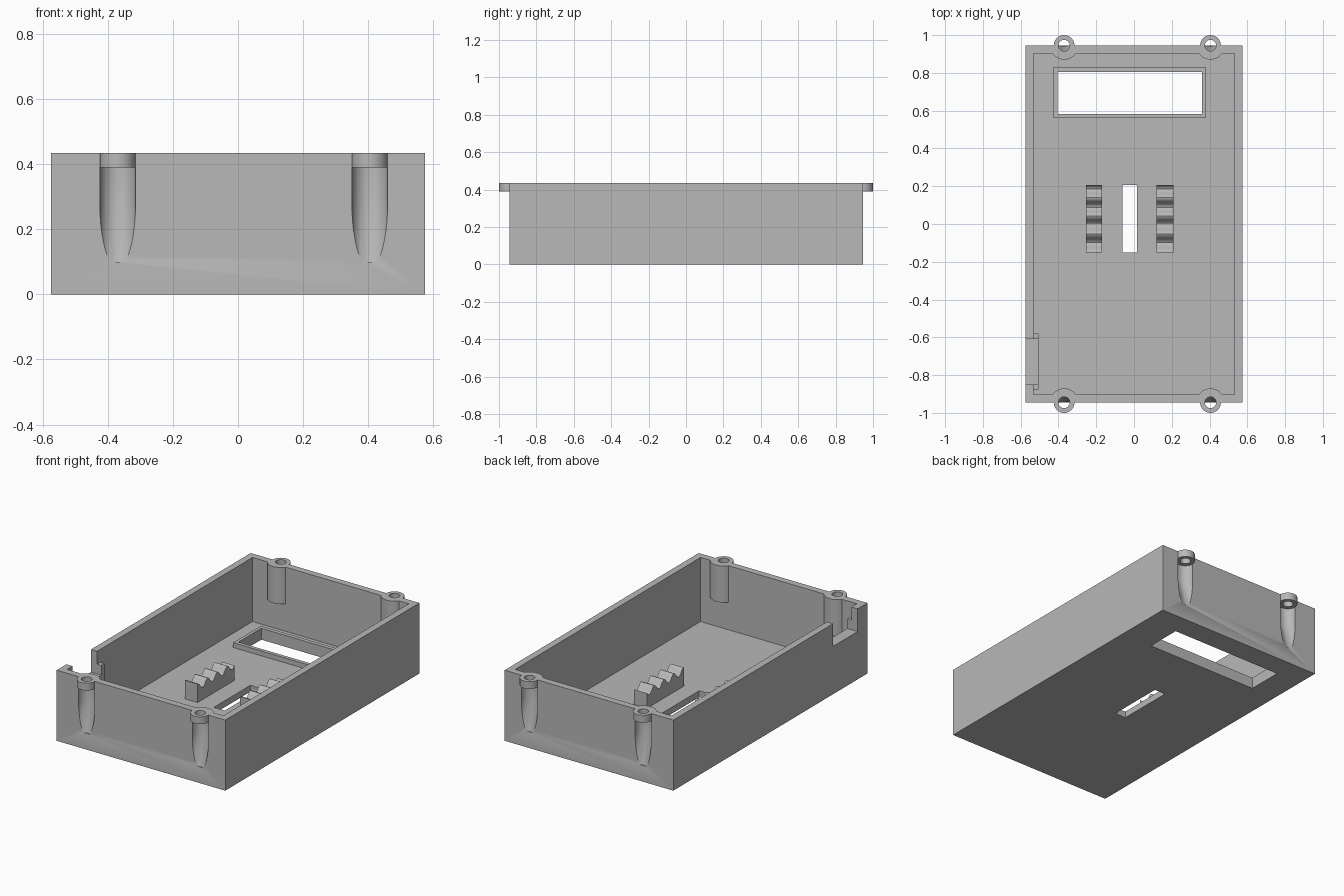
import bpy, bmesh, math
from mathutils import Vector

if "Cube" in bpy.data.objects:
    bpy.data.objects.remove(bpy.data.objects["Cube"])

plastic = bpy.data.materials.new("grey plastic")
plastic.use_nodes = True
GREY = (0.48, 0.48, 0.48, 1)
plastic.diffuse_color = GREY
plastic.node_tree.nodes["Principled BSDF"].inputs["Base Color"].default_value = GREY

W, L, H = 0.575, 0.945, 0.435      # half width, half length, height
WALL, FLOOR = 0.042, 0.04


def loft(name, rings):
    """Closed solid through matching rings of points."""
    bm = bmesh.new()
    loops = [[bm.verts.new(p) for p in ring] for ring in rings]
    n = len(loops[0])
    for a, b in zip(loops, loops[1:]):
        for i in range(n):
            j = (i + 1) % n
            bm.faces.new((a[i], a[j], b[j], b[i]))
    bm.faces.new(loops[0][::-1])
    bm.faces.new(loops[-1])
    bmesh.ops.recalc_face_normals(bm, faces=bm.faces)
    mesh = bpy.data.meshes.new(name)
    bm.to_mesh(mesh)
    bm.free()
    mesh.materials.append(plastic)
    obj = bpy.data.objects.new(name, mesh)
    bpy.context.collection.objects.link(obj)
    return obj


def box(name, x0, x1, y0, y1, z0, z1):
    outline = [(x0, y0), (x1, y0), (x1, y1), (x0, y1)]
    return loft(name, [[(x, y, z) for x, y in outline] for z in (z0, z1)])


def circle(x, y, z, r, n=40):
    return [(x + r * math.cos(math.tau * i / n),
             y + r * math.sin(math.tau * i / n), z) for i in range(n)]


def combine(target, tool, operation):
    """Apply a boolean and discard the tool."""
    tool.hide_render = True
    mod = target.modifiers.new(tool.name, 'BOOLEAN')
    mod.operation, mod.solver, mod.object = operation, 'EXACT', tool
    bpy.context.view_layer.objects.active = target
    bpy.ops.object.modifier_apply(modifier=mod.name)
    bpy.data.objects.remove(tool)


# Open tray
case = box("case_body", -W, W, -L, L, 0, H)
combine(case, box("cavity", WALL - W, W - WALL, WALL - L, L - WALL, FLOOR, H + 0.1),
        'DIFFERENCE')

# Screw bosses: inner bulge, outer ring, tapering groove and screw hole
for x in (-0.37, 0.405):
    for s in (-1, 1):
        y = s * 0.945
        bulge = [[(px, s * min(abs(py), 0.925), z) for px, py, z in
                  circle(x, y, z, 0.075) if abs(py) < L - 0.001]
                 for z in (0.21, H)]
        if s < 0:   # keep the arc in order around the wall side
            bulge = [sorted(r, key=lambda p: p[0]) for r in bulge]
        combine(case, loft("bulge", bulge), 'UNION')
        combine(case, loft("ring", [circle(x, y, 0.39, 0.055),
                                    circle(x, y, H, 0.055)]), 'UNION')
        combine(case, loft("groove", [circle(x, y + s * 0.05, 0.1, 0.055),
                                      circle(x, y, 0.28, 0.055),
                                      circle(x, y, 0.39, 0.055)]), 'DIFFERENCE')
        combine(case, loft("screw_hole", [circle(x, y, 0.35, 0.03),
                                          circle(x, y, H + 0.1, 0.03)]), 'DIFFERENCE')

# Display window with raised rim
combine(case, box("window_rim", -0.425, 0.38, 0.56, 0.83, 0.02, 0.07), 'UNION')
combine(case, box("window", -0.405, 0.36, 0.583, 0.805, -0.1, 0.2), 'DIFFERENCE')

# Slot in the floor
combine(case, box("floor_slot", -0.06, 0.015, -0.15, 0.207, -0.1, 0.2), 'DIFFERENCE')

# Side notch with a lower bracket behind it
combine(case, box("notch_bracket", -0.55, -0.505, -0.877, -0.58, 0.25, 0.355), 'UNION')
combine(case, box("side_notch", -0.7, -0.45, -0.85, -0.61, 0.295, H + 0.1), 'DIFFERENCE')


# Wavy support rails
def wave(y):
    return 0.135 - 0.02 * math.cos(math.tau * (y - 0.09) / 0.095)


steps = 48
ys = [-0.15 + 0.357 * i / steps for i in range(steps + 1)]
profile = [(y, wave(y)) for y in ys] + [(ys[-1], 0.02), (ys[0], 0.02)]
for side, x0, x1 in (("right", -0.255, -0.17), ("left", 0.12, 0.21)):
    rail = loft(side + "_wavy_rail", [[(x, y, z) for y, z in profile] for x in (x0, x1)])

for obj in bpy.context.collection.objects:
    if obj.name == "case_body" or obj.name.endswith("wavy_rail"):
        bpy.ops.object.select_all(action='DESELECT')
        obj.select_set(True)
        bpy.context.view_layer.objects.active = obj
        bpy.ops.object.shade_smooth_by_angle(angle=math.radians(30))
